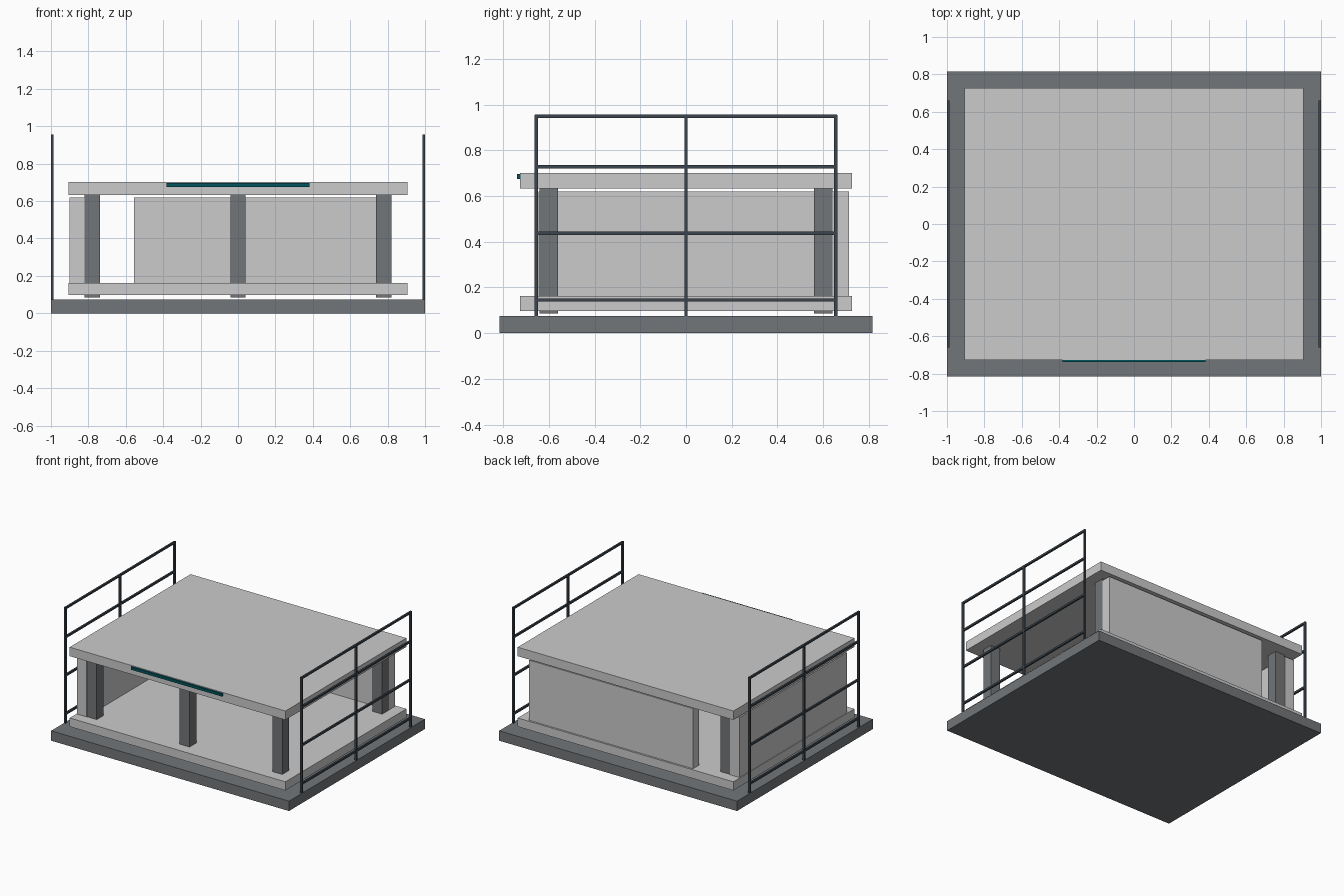
import bpy, bmesh

if "Cube" in bpy.data.objects:
    bpy.data.objects.remove(bpy.data.objects["Cube"])


def material(name, rgb):
    m = bpy.data.materials.new(name)
    m.diffuse_color = (*rgb, 1)
    m.use_nodes = True
    m.node_tree.nodes["Principled BSDF"].inputs["Base Color"].default_value = m.diffuse_color
    return m


DARK = material("dark_grey", (0.17, 0.18, 0.19))
STEEL = material("steel", (0.045, 0.06, 0.075))
TEAL = material("teal", (0.0, 0.09, 0.11))


def add_box(bm, x, y, z):
    """Add a box given by its (min, max) range on each axis."""
    vs = bmesh.ops.create_cube(bm, size=1)["verts"]
    for v in vs:
        for i, (lo, hi) in enumerate((x, y, z)):
            v.co[i] = lo if v.co[i] < 0 else hi


def make(name, boxes, mat=None):
    bm = bmesh.new()
    for b in boxes:
        add_box(bm, *b)
    me = bpy.data.meshes.new(name)
    bm.to_mesh(me)
    bm.free()
    if mat:
        me.materials.append(mat)
    ob = bpy.data.objects.new(name, me)
    bpy.context.collection.objects.link(ob)
    return ob


# Base, floor and roof slabs
make("base", [((-1, 1), (-0.816, 0.816), (0, 0.075))], DARK)
make("floor_slab", [((-0.907, 0.907), (-0.726, 0.726), (0.097, 0.163))])
make("roof_slab", [((-0.907, 0.907), (-0.726, 0.726), (0.633, 0.701))])

# Columns on a three by two grid
for row, y in (("front", -0.6), ("back", 0.6)):
    for col, x in (("left", -0.78), ("middle", 0), ("right", 0.78)):
        make(f"{row}_{col}_column",
             [((x - 0.041, x + 0.041), (y - 0.041, y + 0.041), (0.085, 0.633))], DARK)

# Walls: back wall stops short to leave a doorway
make("left_wall", [((-0.902, -0.822), (-0.645, 0.645), (0.16, 0.62))])
make("back_wall", [((-0.557, 0.82), (0.64, 0.712), (0.16, 0.62))])

# Sign strip on the roof edge
make("sign_strip", [((-0.383, 0.383), (-0.739, -0.725), (0.675, 0.696))], TEAL)

# Side railings
h = 0.0075
for side, x in (("left", -0.993), ("right", 0.993)):
    xs = (x - 0.007, x + 0.007)
    posts = [(xs, (y - h, y + h), (0.07, 0.955)) for y in (-0.654, 0, 0.654)]
    rails = [(xs, (-0.66, 0.66), (z - h, z + h)) for z in (0.145, 0.437, 0.728, 0.948)]
    make(f"{side}_railing", posts + rails, STEEL)
